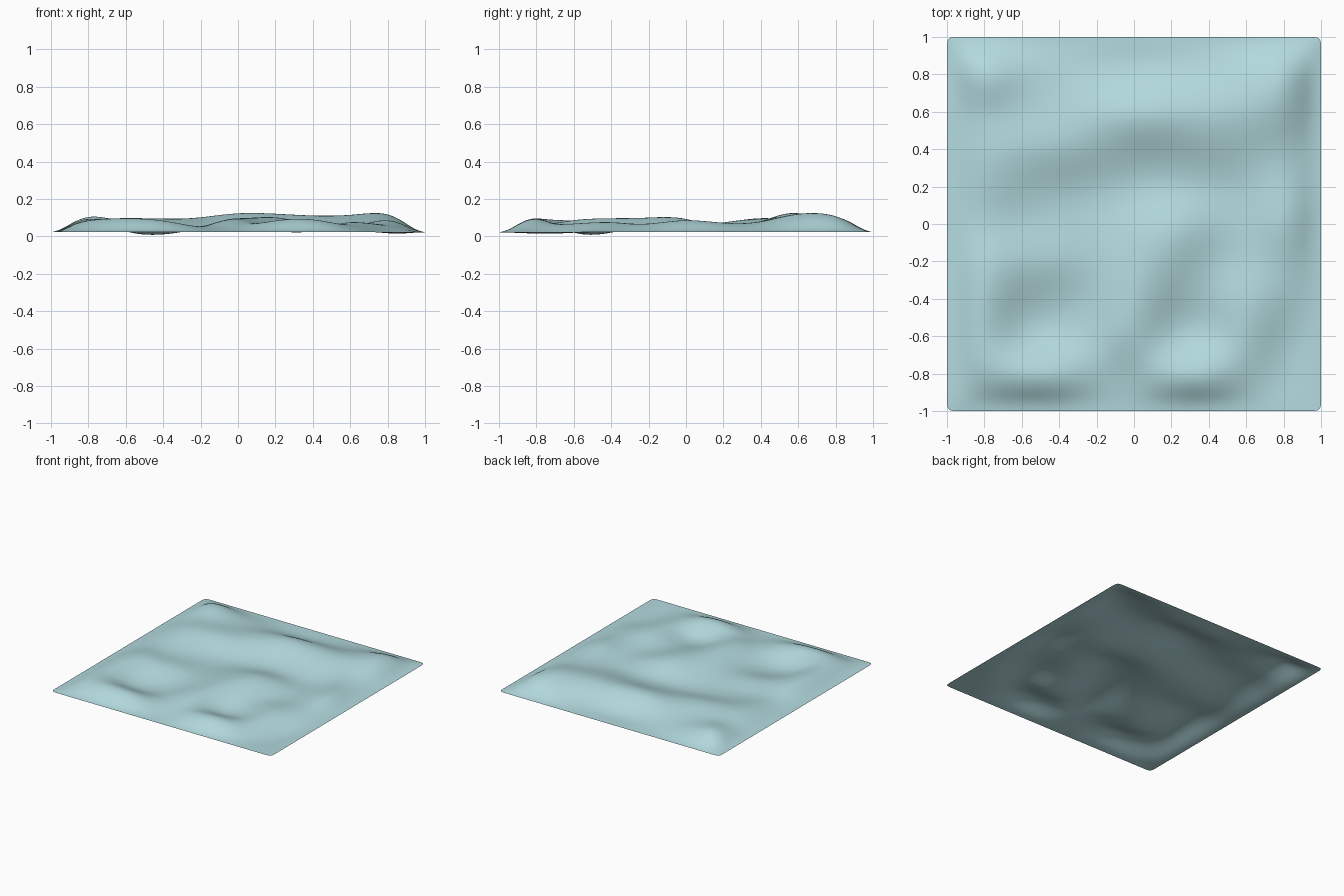
import bpy, bmesh

if "Cube" in bpy.data.objects:
    bpy.data.objects.remove(bpy.data.objects["Cube"])

# Control heights in hundredths, back row first, columns run left to right
ROWS = [
    [14, 7, 5, 4, 3, 4, 5, 8, 13],
    [7, 7, 7, 10, 14, 13, 11, 11, 12],
    [9, 10, 10, 8, 7, 7, 8, 7, 7],
    [8, 6, 4, 3, 3, 3, 3, 4, 8],
    [6, 4, 4, 4, 7, 11, 7, 4, 11],
    [10, 8, 7, 5, 9, 10, 4, 5, 7],
    [11, 3, 2, 4, 11, 5, 4, 9, 6],
    [10, 1, 1, 5, 11, 1, 1, 9, 2],
    [9, 12, 11, 5, 4, 11, 12, 5, 2],
]
EDGE = 0.022
MEAN = 0.06
GAIN = 1.35   # offsets the flattening of the subdivision
ticks = [-1, -0.94] + [-0.8 + 0.2 * i for i in range(9)] + [0.94, 1]
n = len(ticks)


def height(i, j):
    """Flat rim, with a low shoulder just inside, then the hills."""
    if i in (0, n - 1) or j in (0, n - 1):
        return EDGE
    ci, cj = min(max(i - 2, 0), 8), min(max(j - 2, 0), 8)
    h = MEAN + (ROWS[8 - cj][ci] / 100 - MEAN) * GAIN
    if i in (1, n - 2) or j in (1, n - 2):
        return EDGE + (h - EDGE) * 0.1
    return h


# Water-like terrain sheet: a coarse cage smoothed by subdivision
bm = bmesh.new()
grid = [[bm.verts.new((x, y, height(i, j))) for i, x in enumerate(ticks)]
        for j, y in enumerate(ticks)]
for j in range(n - 1):
    for i in range(n - 1):
        f = bm.faces.new((grid[j][i], grid[j][i + 1],
                          grid[j + 1][i + 1], grid[j + 1][i]))
        f.smooth = True
mesh = bpy.data.meshes.new("rolling_surface")
bm.to_mesh(mesh)
bm.free()
sheet = bpy.data.objects.new("rolling_surface", mesh)
bpy.context.collection.objects.link(sheet)

sub = sheet.modifiers.new("smooth", 'SUBSURF')
sub.levels = sub.render_levels = 4
sub.boundary_smooth = 'ALL'

mat = bpy.data.materials.new("pale_aqua")
mat.diffuse_color = (0.45, 0.70, 0.73, 1)
mat.use_nodes = True
mat.node_tree.nodes["Principled BSDF"].inputs["Base Color"].default_value = mat.diffuse_color
mesh.materials.append(mat)
